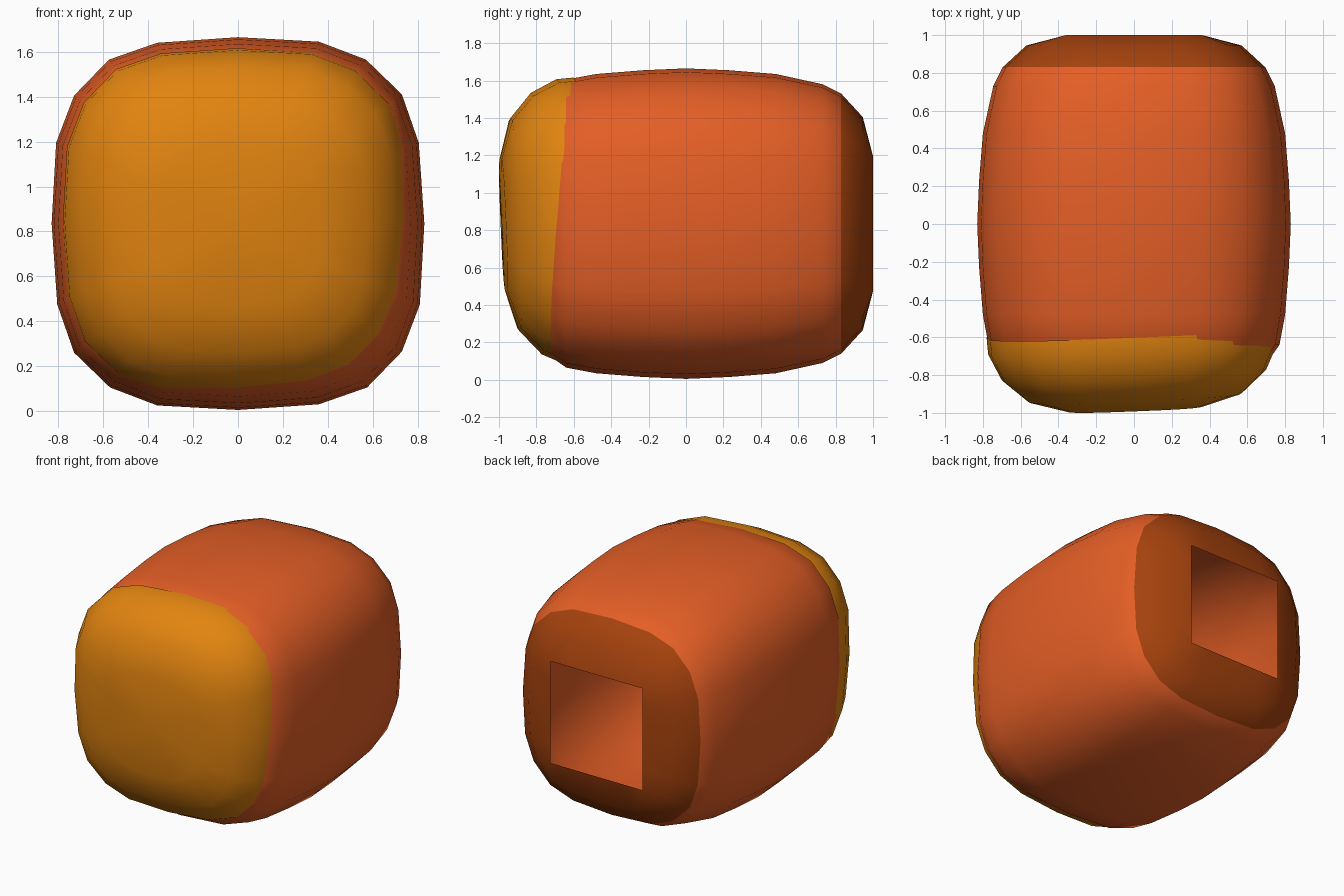
import bpy, bmesh, math
from mathutils import Matrix, Vector

cube = bpy.data.objects.get("Cube")
if cube:
    bpy.data.objects.remove(cube, do_unlink=True)

MID_Z = 0.835
HOLE = 0.36


def material(name, rgb):
    m = bpy.data.materials.new(name)
    m.use_nodes = True
    m.diffuse_color = (*rgb, 1)
    m.node_tree.nodes["Principled BSDF"].inputs["Base Color"].default_value = (*rgb, 1)
    return m


orange = material("red orange", (0.775, 0.112, 0.019))
brown = material("rust brown", (0.376, 0.054, 0.004))
amber = material("amber", (0.76, 0.231, 0.005))

# Rounded square cross-section: one quarter, turned four times
QUARTER = [(0, 0.83), (0.36, 0.81), (0.57, 0.73), (0.73, 0.575), (0.805, 0.36)]
SECTION = []
for turn in range(4):
    for x, z in QUARTER:
        for _ in range(turn):
            x, z = z, -x
        SECTION.append((x / 0.83, z / 0.83))


def ring(bm, y, half):
    return [bm.verts.new((x * half, y, z * half)) for x, z in SECTION]


def square_ring(bm, y, half):
    """The section pushed out to a square, for the opening."""
    def clamp(v):
        return max(-half, min(half, v * half / 0.685))
    return [bm.verts.new((clamp(x), y, clamp(z))) for x, z in SECTION]


def bridge(bm, a, b):
    n = len(a)
    for i in range(n):
        j = (i + 1) % n
        bm.faces.new((a[i], a[j], b[j], b[i]))


def finish(bm, name, materials, pick=None, matrix=None):
    bmesh.ops.remove_doubles(bm, verts=bm.verts, dist=0.0005)
    bmesh.ops.recalc_face_normals(bm, faces=bm.faces)
    if pick:
        for f in bm.faces:
            f.material_index = pick(f)
    if matrix:
        bm.transform(matrix)
    mesh = bpy.data.meshes.new(name)
    bm.to_mesh(mesh)
    bm.free()
    for m in materials:
        mesh.materials.append(m)
    ob = bpy.data.objects.new(name, mesh)
    bpy.context.collection.objects.link(ob)
    bpy.ops.object.select_all(action='DESELECT')
    ob.select_set(True)
    bpy.context.view_layer.objects.active = ob
    bpy.ops.object.shade_smooth_by_angle(angle=math.radians(50))
    return ob


# Hollow body, with a square opening in the rust brown back
bm = bmesh.new()
profile = [(-0.82, 0.5), (-0.74, 0.70), (-0.64, 0.77), (-0.48, 0.80), (-0.23, 0.82),
           (0, 0.83), (0.23, 0.82), (0.48, 0.80), (0.73, 0.745), (0.83, 0.695), (0.945, 0.57)]
rings = [ring(bm, y, half) for y, half in profile]
rings.append(square_ring(bm, 1.0, HOLE))
for a, b in zip(rings, rings[1:]):
    bridge(bm, a, b)
bm.faces.new(rings[0])
finish(bm, "body", [orange, brown],
       pick=lambda f: int(f.calc_center_median().y > 0.83),
       matrix=Matrix.Translation((0, 0, MID_Z)))

# Front cover, set slightly askew on the body
bm = bmesh.new()
profile = [(-0.985, 0), (-0.977, 0.36), (-0.915, 0.57), (-0.80, 0.70), (-0.66, 0.767), (-0.57, 0.772)]
rings = [ring(bm, y, half) for y, half in profile]
for a, b in zip(rings[1:], rings[2:]):
    bridge(bm, a, b)
centre = rings[0][0]
bmesh.ops.delete(bm, geom=rings[0][1:], context='VERTS')
front = rings[1]
for i in range(len(front)):
    bm.faces.new((centre, front[i], front[(i + 1) % len(front)]))
pivot = Vector((0, -0.8, 0))
tilt = Matrix.Rotation(0.04, 4, 'Z') @ Matrix.Rotation(0.042, 4, 'X')
finish(bm, "front_cover", [amber],
       matrix=Matrix.Translation(pivot + Vector((0, 0, MID_Z))) @ tilt @ Matrix.Translation(-pivot))
